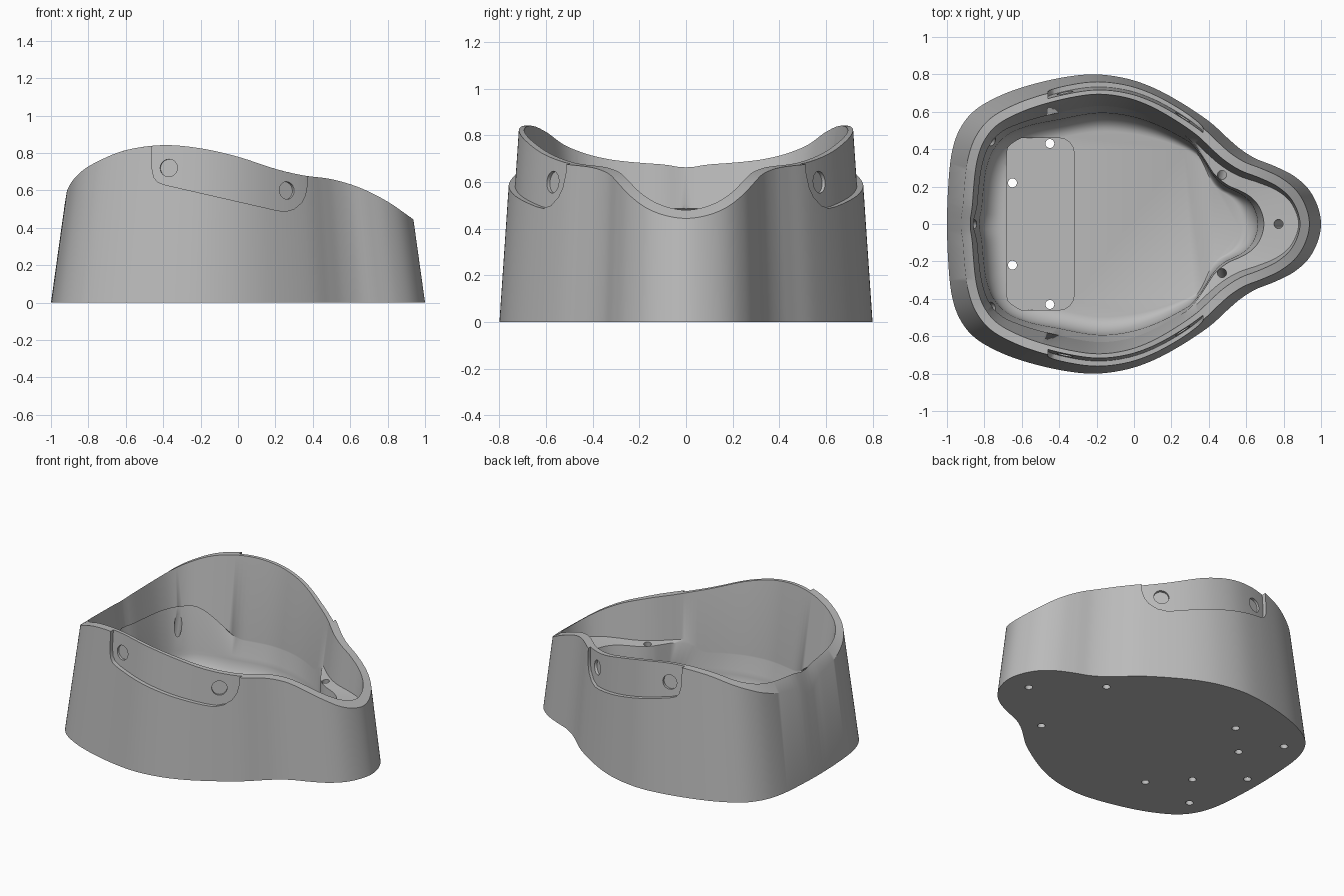
import bpy, bmesh, math
from mathutils import Vector

if "Cube" in bpy.data.objects:
    bpy.data.objects.remove(bpy.data.objects["Cube"])

gray = bpy.data.materials.new("plain gray")
gray.use_nodes = True
gray.diffuse_color = (0.5, 0.5, 0.5, 1)
gray.node_tree.nodes["Principled BSDF"].inputs["Base Color"].default_value = (0.5, 0.5, 0.5, 1)

FLOOR = 0.06
FILLET = 0.15
WALL = 0.05

# Half of the base outline, nose to back, and the rim height along x
HALF = [(1, 0), (.98, .1), (.93, .19), (.85, .26), (.75, .31), (.65, .35), (.57, .4),
        (.5, .46), (.4, .55), (.25, .65), (.1, .73), (-.05, .78), (-.22, .8), (-.4, .78),
        (-.6, .73), (-.75, .67), (-.86, .6), (-.93, .51), (-.97, .4), (-.99, .25), (-1, 0)]
RIM = [(-.95, .43), (-.926, .53), (-.912, .605), (-.85, .69), (-.75, .755), (-.6, .815),
       (-.4, .842), (-.2, .825), (0, .78), (.2, .715), (.35, .68), (.5, .66),
       (.65, .615), (.8, .54), (.93, .45), (1, .4)]


def spline(a, b, c, d, t):
    return 0.5 * (2 * b + (c - a) * t + (2 * a - 5 * b + 4 * c - d) * t * t
                  + (3 * b - a - 3 * c + d) * t ** 3)


def smoothstep(lo, hi, v):
    t = min(max((v - lo) / (hi - lo), 0), 1)
    return t * t * (3 - 2 * t)


def rim_height(x):
    x = min(max(x, RIM[0][0]), RIM[-1][0])
    last = len(RIM) - 1
    for i in range(last):
        (x0, z0), (x1, z1) = RIM[i], RIM[i + 1]
        if x <= x1:
            t = (x - x0) / (x1 - x0)
            za, zd = RIM[max(i - 1, 0)], RIM[min(i + 2, last)]
            m0 = (z1 - za[1]) / (x1 - za[0]) * (x1 - x0)
            m1 = (zd[1] - z0) / (zd[0] - x0) * (x1 - x0)
            return (z0 * (1 + 2 * t) * (1 - t) ** 2 + m0 * t * (1 - t) ** 2
                    + z1 * t * t * (3 - 2 * t) - m1 * t * t * (1 - t))


def closed_outline(steps=7):
    ctrl = [Vector(p) for p in HALF]
    ctrl += [Vector((p.x, -p.y)) for p in reversed(ctrl[1:-1])]
    n = len(ctrl)
    return [spline(*(ctrl[(i + k) % n] for k in (-1, 0, 1, 2)), s / steps)
            for i in range(n) for s in range(steps)]


def tapered(p, z, shrink=0):
    return Vector((p.x * (1 - .14 * z - shrink * .6), p.y * (1 - .085 * z - shrink), z))


def loft(name, rings):
    """Skin a stack of equal closed rings and cap both ends."""
    bm = bmesh.new()
    loops = [[bm.verts.new(p) for p in ring] for ring in rings]
    n = len(loops[0])
    for low, high in zip(loops, loops[1:]):
        for i in range(n):
            j = (i + 1) % n
            bm.faces.new((low[i], low[j], high[j], high[i]))
    bm.faces.new(loops[0][::-1])
    bm.faces.new(loops[-1])
    bmesh.ops.recalc_face_normals(bm, faces=bm.faces)
    mesh = bpy.data.meshes.new(name)
    bm.to_mesh(mesh)
    bm.free()
    mesh.materials.append(gray)
    obj = bpy.data.objects.new(name, mesh)
    bpy.context.collection.objects.link(obj)
    return obj


def cylinder(center, axis, radius, depth):
    turn = Vector(axis).to_track_quat('Z', 'Y').to_matrix()
    circle = [(radius * math.cos(a * math.tau / 24), radius * math.sin(a * math.tau / 24))
              for a in range(24)]
    return loft("cutter", [[Vector(center) + turn @ Vector((x, y, z)) for x, y in circle]
                           for z in (-depth / 2, depth / 2)])


def cut(obj, cutter):
    mod = obj.modifiers.new("cut", 'BOOLEAN')
    mod.operation = 'DIFFERENCE'
    mod.solver = 'EXACT'
    mod.object = cutter
    bpy.context.view_layer.update()
    mesh = bpy.data.meshes.new_from_object(obj.evaluated_get(bpy.context.evaluated_depsgraph_get()))
    obj.modifiers.clear()
    obj.data = mesh
    bpy.data.objects.remove(cutter)


# Tapered outer wall up to the wavy rim
base = closed_outline()
count = len(base)
outer = []
for b in base:
    point = b
    for _ in range(40):
        point = tapered(b, rim_height(point.x))
    outer.append(point)


def inset(amount):
    result = []
    for i, p in enumerate(outer):
        t = outer[(i + 1) % count] - outer[i - 1]
        normal = Vector((t.y, -t.x)).normalized()
        result.append(p.xy - normal * amount(p))
    return result


def step_height(x):
    back = .3 + .18 * smoothstep(-.4, -.75, x)
    return back + .08 * smoothstep(.25, .4, x)


def slope(p):
    return WALL + .12 * max(p.z - step_height(p.x), 0)


# Inner wall thickens downward, with a groove at the back and a ledge in the nose
rim_in = inset(lambda p: WALL)
upper = inset(lambda p: slope(p) + .012 * smoothstep(-.4, -.7, p.x))
grooved = inset(lambda p: slope(p) - .008 * smoothstep(-.4, -.7, p.x))
lip, wall_foot, floor = [], [], []
for b, g in zip(base, grooved):
    short = Vector((.35 + (b.x - .35) * .53, b.y * .58))
    edge = g.lerp(short, smoothstep(.36, .5, b.x))
    lip.append(edge)
    fx = .35 + (b.x - .35) * .35 if b.x > .35 else b.x * .7 + .1 * smoothstep(-.2, .35, b.x)
    flat = Vector((fx, b.y * (.62 - .1 * smoothstep(.3, .6, b.x))))
    floor.append(flat)
    wall_foot.append(edge.lerp(flat, .28))

step = [step_height(p.x) for p in outer]
rings = [[Vector((b.x, b.y, 0)) for b in base], outer,
         [Vector((p.x, p.y, rim_height(p.x))) for p in rim_in],
         [Vector((p.x, p.y, z + .008)) for p, z in zip(upper, step)],
         [Vector((p.x, p.y, z)) for p, z in zip(lip, step)]]
# Rounded transition from wall to floor
for k in range(9):
    a = k / 8 * math.pi / 2
    rings.append([Vector((*w.lerp(f, 1 - math.cos(a)), FLOOR + FILLET * (1 - math.sin(a))))
                  for w, f in zip(wall_foot, floor)])
tub = loft("tub_shell", rings)

# Recessed side panels: a profile prism minus a slimmer tapered core
profile = [(-.46, .95), (-.46, .72), (-.45, .67), (-.43, .645), (-.39, .63), (.2, .495),
           (.25, .487), (.3, .5), (.34, .535), (.36, .575), (.37, .63), (.37, .95)]
panel = loft("panel_cutter", [[Vector((x, y, z)) for x, z in profile] for y in (-1, 1)])
core = loft("core", [[tapered(b, z, .034) for b in base] for z in (-.1, 1.2)])
cut(panel, core)
cut(tub, panel)

# Round dimples in the side panels
for side in (-1, 1):
    cut(tub, cylinder((.26, side * .57, .6), (.55, side * .83, .07), .047, .03))
    cut(tub, cylinder((-.37, side * .7, .72), (-.15, side, .07), .047, .03))

# Shallow rounded recess in the floor
corners = [(sx * (.1 + .08 * math.cos(a)) - .5, sy * (.38 + .08 * math.sin(a)))
           for sx, sy, flip in ((1, 1, 0), (-1, 1, 1), (-1, -1, 0), (1, -1, 1))
           for a in [(4 - k if flip else k) * math.pi / 8 for k in range(5)]]
cut(tub, loft("recess", [[Vector((x, y, FLOOR + dz)) for x, y in corners]
                         for dz in (-.01, .03)]))

# Drilled holes: upright in the floor, leaning with the wall elsewhere
for x, y, lean_x, lean_y in ((-.65, .22, 0, 0), (-.45, .43, 0, 0), (-.75, .44, -.07, .01),
                             (-.85, 0, -.055, 0), (.47, .26, .01, .05), (.77, 0, .07, 0)):
    for side in ((-1, 1) if y else (1,)):
        cut(tub, cylinder((x + lean_x / 2, side * (y + lean_y / 2), .2),
                          (-lean_x, -side * lean_y, .4), .024, .7))

bpy.ops.object.select_all(action='DESELECT')
tub.select_set(True)
bpy.context.view_layer.objects.active = tub
bpy.ops.object.shade_smooth_by_angle(angle=math.radians(32))
